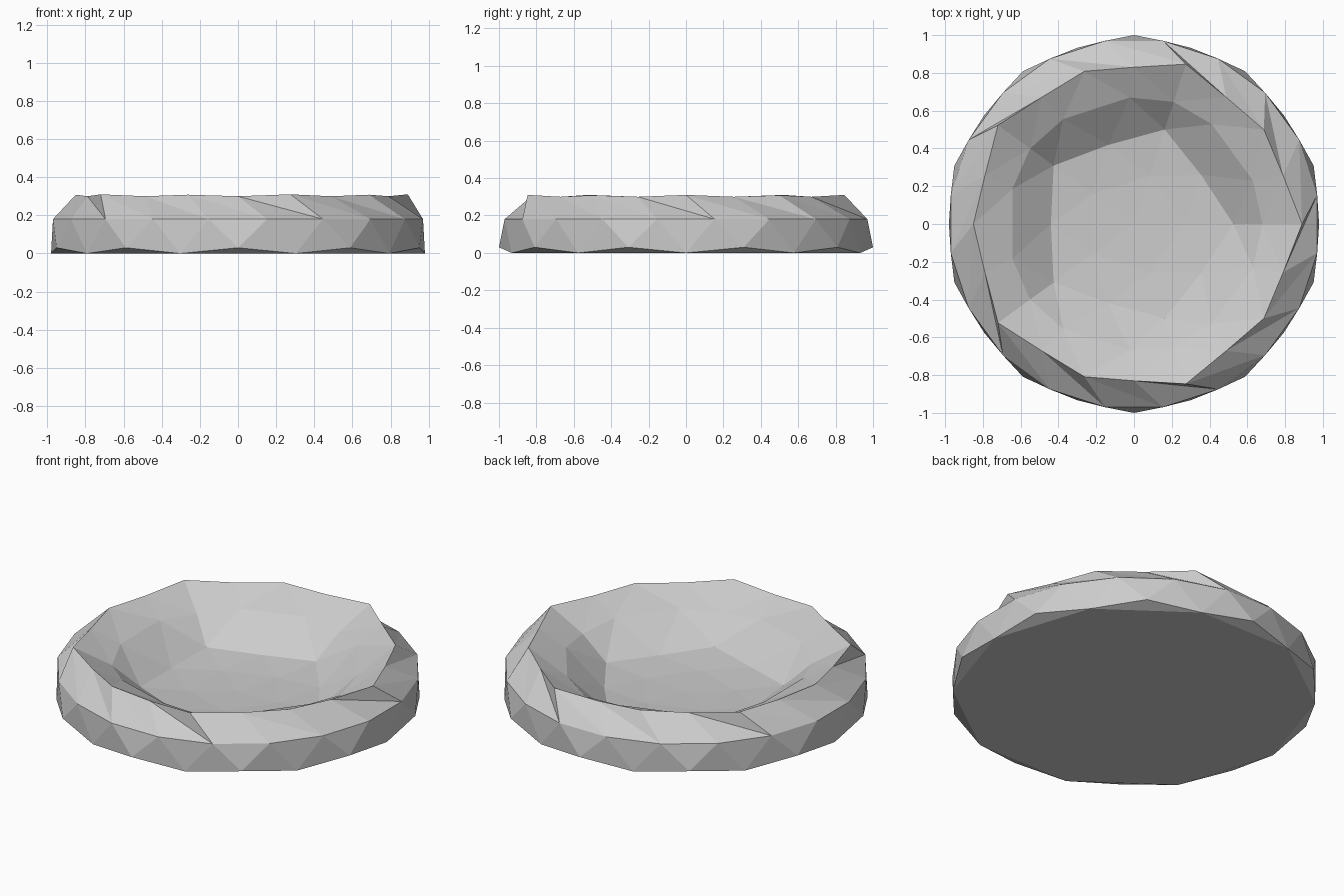
import bpy
import bmesh
from math import cos, sin, radians

cube = bpy.data.objects.get("Cube")
if cube:
    bpy.data.objects.remove(cube)

# Plain grey stone colour
grey = bpy.data.materials.new("plain grey")
grey.use_nodes = True
colour = (0.6, 0.6, 0.6, 1)
grey.diffuse_color = colour
grey.node_tree.nodes["Principled BSDF"].inputs["Base Color"].default_value = colour

bm = bmesh.new()


def ring(sector):
    """Repeat (angle, radius, height) points over five equal sectors."""
    return [bm.verts.new((r * cos(radians(a + 72 * k)), r * sin(radians(a + 72 * k)), z))
            for k in range(5) for a, r, z in sector]


def stitch(outer, inner):
    """Join two closed rings with a strip of triangles."""
    n, m = len(outer), len(inner)
    i = j = 0
    while i < n or j < m:
        if j >= m or (i < n and (i + 0.5) / n <= (j + 0.5) / m):
            bm.faces.new((outer[i % n], outer[(i + 1) % n], inner[j % m]))
            i += 1
        else:
            bm.faces.new((outer[i % n], inner[(j + 1) % m], inner[j % m]))
            j += 1


# Outer wall, rim and sunken bowl, from the base inwards
base = ring([(0, 0.98, 0), (18, 1.0, 0.03), (36, 0.98, 0), (54, 1.0, 0.03)])
waist = ring([(a, 0.982, 0.18) for a in (9, 27, 45, 63)])
rim = ring([(0, 0.89, 0.31), (18, 0.83, 0.3), (36, 0.85, 0.308), (54, 0.83, 0.3)])
slope = ring([(0, 0.68, 0.2), (20, 0.67, 0.22), (52, 0.67, 0.22)])
floor_edge = ring([(0, 0.526, 0.07), (36, 0.44, 0.06)])
floor = ring([(0, 0.27, 0.045)])
rings = [base, waist, rim, slope, floor_edge, floor]
for a, b in zip(rings, rings[1:]):
    stitch(a, b)

# Centre of the bowl
centre = bm.verts.new((0, 0, 0.04))
for k in range(5):
    bm.faces.new((floor[k], floor[(k + 1) % 5], centre))

# Flat underside with its bevelled slivers
corners = base[::2]
bm.faces.new(corners[::-1])
for k in range(10):
    bm.faces.new((base[2 * k], corners[(k + 1) % 10], base[2 * k + 1]))

bmesh.ops.recalc_face_normals(bm, faces=bm.faces[:])
mesh = bpy.data.meshes.new("shallow_bowl")
bm.to_mesh(mesh)
bm.free()
mesh.materials.append(grey)
bowl = bpy.data.objects.new("shallow_bowl", mesh)
bpy.context.collection.objects.link(bowl)
